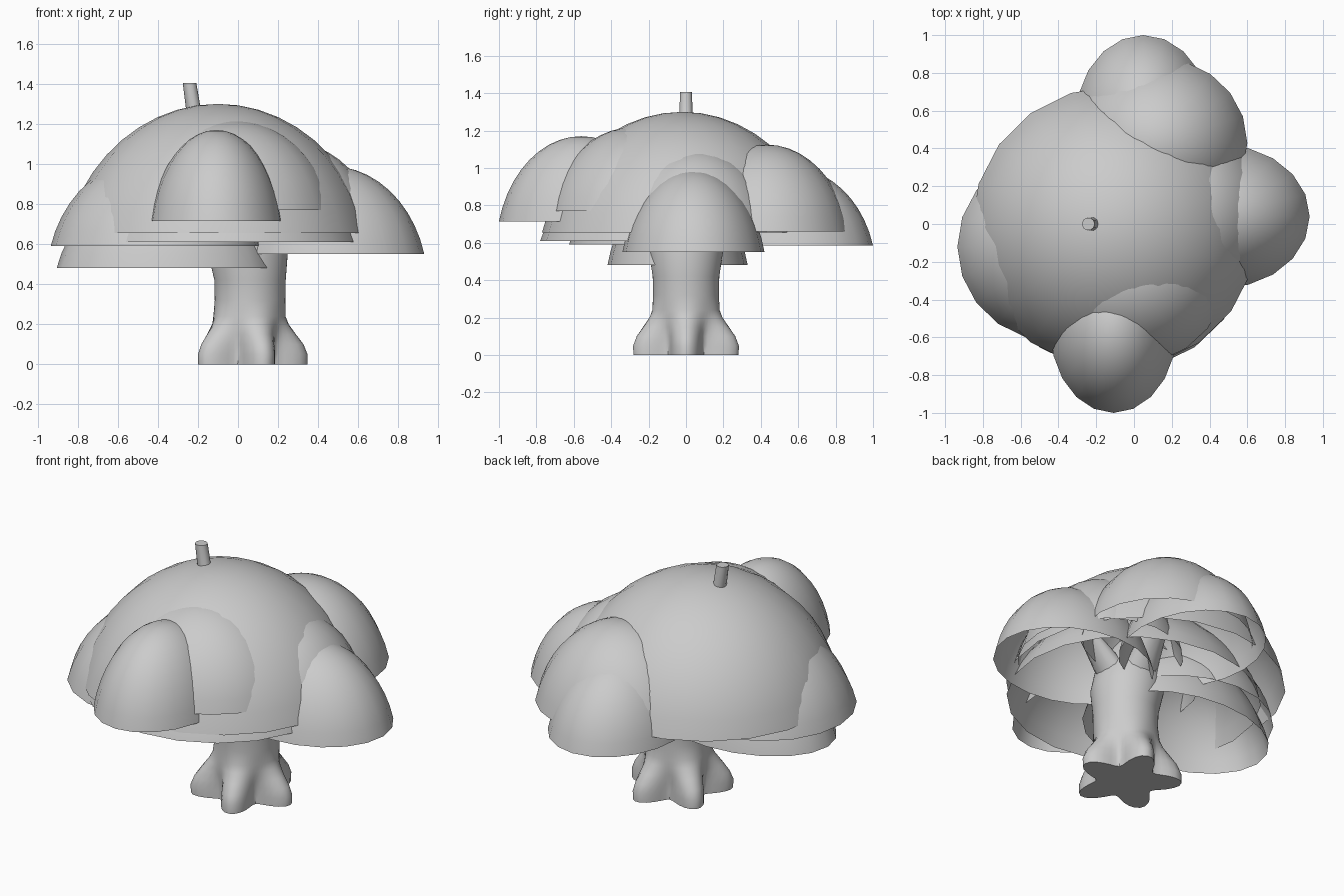
import bpy, bmesh, math
from mathutils import Matrix

cube = bpy.data.objects.get("Cube")
if cube:
    bpy.data.objects.remove(cube)

grey = bpy.data.materials.new("plain_grey")
grey.use_nodes = True
grey.diffuse_color = (0.6, 0.6, 0.6, 1)
grey.node_tree.nodes["Principled BSDF"].inputs["Base Color"].default_value = (0.6, 0.6, 0.6, 1)

CUT = math.radians(15)  # latitude where each shell is cut open


def finish(name, bm):
    """Turn a bmesh into a smooth shaded object."""
    mesh = bpy.data.meshes.new(name)
    bm.to_mesh(mesh)
    bm.free()
    mesh.materials.append(grey)
    obj = bpy.data.objects.new(name, mesh)
    bpy.context.collection.objects.link(obj)
    bpy.ops.object.select_all(action='DESELECT')
    obj.select_set(True)
    bpy.context.view_layer.objects.active = obj
    bpy.ops.object.shade_smooth_by_angle(angle=math.radians(45))


def dome(name, x, y, base, rx, ry, height):
    """Open ellipsoid cap with the given rim radii and height."""
    bm = bmesh.new()
    bmesh.ops.create_uvsphere(bm, u_segments=20, v_segments=24, radius=1)
    low = [v for v in bm.verts if v.co.z < math.sin(CUT) - 0.01]
    bmesh.ops.delete(bm, geom=low, context='VERTS')
    rim, rise = math.cos(CUT), 1 - math.sin(CUT)
    bm.transform(Matrix.Translation((x, y, base))
                 @ Matrix.Diagonal((rx / rim, ry / rim, height / rise, 1))
                 @ Matrix.Translation((0, 0, -math.sin(CUT))))
    finish(name, bm)


def loft(name, rings, sides, lobes=0):
    """Skin of stacked rings: x, y, z, radius, lobe depth."""
    bm = bmesh.new()
    loops = []
    for x, y, z, radius, depth in rings:
        loop = []
        for i in range(sides):
            a = math.tau * i / sides
            r = radius + depth * math.cos(lobes * a)
            loop.append(bm.verts.new((x + r * math.cos(a), y + r * math.sin(a), z)))
        loops.append(loop)
    for lower, upper in zip(loops, loops[1:]):
        for i in range(sides):
            j = (i + 1) % sides
            bm.faces.new((lower[i], lower[j], upper[j], upper[i]))
    bm.faces.new(loops[0][::-1])
    bm.faces.new(loops[-1])
    finish(name, bm)


# Canopy of overlapping shells
dome("canopy_main", -0.10, -0.02, 0.655, 0.76, 0.75, 0.645)
dome("canopy_front", -0.108, -0.56, 0.715, 0.335, 0.44, 0.455)
dome("canopy_front_upper", -0.03, -0.27, 0.77, 0.52, 0.48, 0.45)
dome("canopy_front_lower", -0.09, -0.11, 0.61, 0.70, 0.67, 0.45)
dome("canopy_left", 0.46, 0.04, 0.55, 0.47, 0.38, 0.44)
dome("canopy_left_inner", 0.275, 0.045, 0.655, 0.44, 0.46, 0.45)
dome("canopy_right", -0.41, -0.12, 0.59, 0.525, 0.505, 0.45)
dome("canopy_right_lower", -0.365, -0.045, 0.48, 0.54, 0.375, 0.44)
dome("canopy_back", 0.05, 0.55, 0.585, 0.36, 0.45, 0.42)
dome("canopy_back_left", 0.125, 0.43, 0.66, 0.475, 0.45, 0.465)

# Trunk with a five lobed root flare
loft("trunk", [
    (0.05, 0, 0.00, 0.231, 0.065),
    (0.05, 0, 0.05, 0.231, 0.066),
    (0.05, 0, 0.10, 0.222, 0.055),
    (0.05, 0, 0.15, 0.207, 0.032),
    (0.052, 0, 0.20, 0.190, 0.011),
    (0.055, 0, 0.24, 0.180, 0.002),
    (0.06, 0, 0.32, 0.176, 0.000),
    (0.06, 0, 0.42, 0.178, 0.000),
    (0.05, 0, 0.55, 0.198, 0.000),
    (0.03, 0, 0.70, 0.185, 0.000),
    (0.00, 0, 0.85, 0.120, 0.000),
    (-0.05, 0, 1.00, 0.070, 0.000),
], 60, 5)

# Branch tip that pokes through the crown
loft("top_branch", [
    (-0.04, 0, 0.95, 0.060, 0),
    (-0.16, 0, 1.12, 0.045, 0),
    (-0.222, 0, 1.27, 0.037, 0),
    (-0.242, 0, 1.405, 0.034, 0),
], 10)

# Side branches reaching into the outer shells
for side, tx, ty, tz in (("front", -0.06, -0.45, 0.92), ("back", 0.12, 0.42, 0.88),
                         ("left", 0.42, 0.03, 0.85), ("right", -0.36, -0.06, 0.84)):
    loft(side + "_branch", [
        (0.04 + (tx - 0.04) * t, ty * t, 0.5 + (tz - 0.5) * t ** 0.8, 0.12 - 0.08 * t, 0)
        for t in (0, 0.3, 0.6, 1)
    ], 12)
